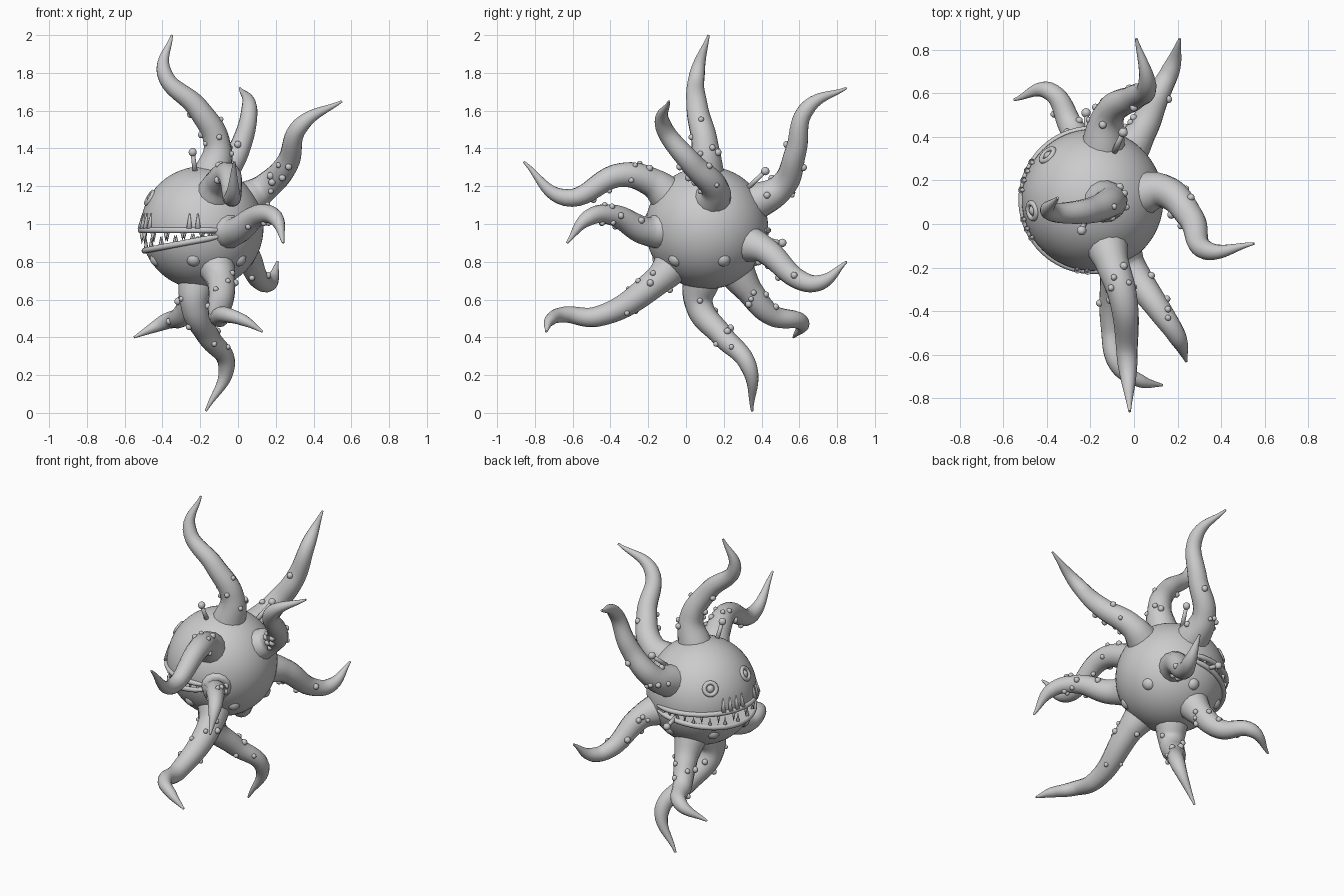
import bpy, bmesh, math, random
from mathutils import Vector, Matrix

if "Cube" in bpy.data.objects:
    bpy.data.objects.remove(bpy.data.objects["Cube"])

random.seed(4)
C = Vector((-0.19, 0.11, 0.98))   # body centre
R = 0.325


def finish(bm, name):
    me = bpy.data.meshes.new(name)
    bm.to_mesh(me)
    bm.free()
    ob = bpy.data.objects.new(name, me)
    bpy.context.collection.objects.link(ob)
    for p in me.polygons:
        p.use_smooth = True
    return ob


def add_ball(bm, pos, r, seg=12):
    bmesh.ops.create_uvsphere(bm, u_segments=seg, v_segments=seg // 2 + 2, radius=r,
                              matrix=Matrix.Translation(pos))


def add_cone(bm, a, b, r1, r2, seg=10):
    d = b - a
    m = Matrix.Translation((a + b) / 2) @ d.to_track_quat('Z', 'Y').to_matrix().to_4x4()
    bmesh.ops.create_cone(bm, cap_ends=True, segments=seg, radius1=r1, radius2=r2,
                          depth=d.length, matrix=m)


def tube(name, pts, radii, res):
    cu = bpy.data.curves.new(name, 'CURVE')
    cu.dimensions = '3D'
    cu.bevel_depth = 1.0
    cu.bevel_resolution = 5
    cu.resolution_u = res
    cu.use_fill_caps = True
    sp = cu.splines.new('BEZIER')
    sp.bezier_points.add(len(pts) - 1)
    for bp, p, r in zip(sp.bezier_points, pts, radii):
        bp.co = p
        bp.radius = r
        bp.handle_left_type = bp.handle_right_type = 'AUTO'
    ob = bpy.data.objects.new(name, cu)
    bpy.context.collection.objects.link(ob)
    bpy.ops.object.select_all(action='DESELECT')
    ob.select_set(True)
    bpy.context.view_layer.objects.active = ob
    bpy.ops.object.convert(target='MESH')
    return bpy.context.view_layer.objects.active


# Mouth planes and points along the lips
def z_up(x):
    return 0.955


def z_low(x):
    return 0.945 - 0.18 * max(0, -0.08 - x)


def lip_point(deg, plane, k=1.0):
    a = math.radians(deg)
    z = plane(C.x + R * math.cos(a))
    rr = math.sqrt(R * R - (z - C.z) ** 2) * k
    return Vector((C.x + rr * math.cos(a), C.y + rr * math.sin(a), z))


# Body: ball with a wedge-shaped mouth cut into the -x side
bm = bmesh.new()
add_ball(bm, C, R, 64)
body = finish(bm, "body")
bm = bmesh.new()
corners = ((-0.08, 0.95), (-0.7, z_up(-0.7)), (-0.7, z_low(-0.7)))
f = bm.faces.new([bm.verts.new((x, -0.5, z)) for x, z in corners])
ex = bmesh.ops.extrude_face_region(bm, geom=[f])
bmesh.ops.translate(bm, vec=(0, 1.2, 0), verts=[v for v in ex['geom'] if isinstance(v, bmesh.types.BMVert)])
bmesh.ops.recalc_face_normals(bm, faces=bm.faces)
cutter = finish(bm, "mouth_cutter")
cutter.hide_render = True
mod = body.modifiers.new("mouth", 'BOOLEAN')
mod.operation = 'DIFFERENCE'
mod.object = cutter
mod.solver = 'EXACT'
bpy.context.view_layer.objects.active = body
bpy.ops.object.modifier_apply(modifier=mod.name)
bpy.data.objects.remove(cutter)
bpy.ops.object.select_all(action='DESELECT')
body.select_set(True)
bpy.ops.object.shade_smooth_by_angle(angle=math.radians(40))

# Lips
degs = range(72, 289, 12)
for name, plane, dz in (("upper_lip", z_up, 0.012), ("lower_lip", z_low, -0.008)):
    pts = [lip_point(d, plane) + Vector((0, 0, dz)) for d in degs]
    tube(name, pts, [0.008 if d in (72, 288) else 0.016 for d in degs], 3)

# Teeth: two rows, plus fangs pressed over the upper lip
bm = bmesh.new()
for i, d in enumerate(range(80, 284, 9)):
    length = 0.03 + 0.03 * max(0, -math.cos(math.radians(d)))
    plane, s = (z_up, -1) if i % 2 else (z_low, 1)
    p = lip_point(d, plane, 0.985)
    add_cone(bm, p - Vector((0, 0, 0.01 * s)), p + Vector((0, 0, length * s)), 0.014, 0.001, 8)
for start, stop in ((148, 173), (196, 213), (258, 271)):
    for d in range(start, stop, 8):
        p = lip_point(d, z_up, 1.015)
        add_cone(bm, p + Vector((0, 0, 0.02)), p + Vector((0, 0, 0.1)) + (C - p) * 0.035, 0.016, 0.003, 8)
finish(bm, "teeth")

# Tentacles: key bends from root to tip; the root itself is found inside the body
bends = (
    ((-0.11, 0.10, 1.42), (-0.21, 0.06, 1.61), (-0.39, 0.06, 1.80), (-0.35, 0.12, 2.00)),
    ((-0.11, 0.51, 1.20), (0.00, 0.58, 1.38), (0.06, 0.64, 1.61), (0.01, 0.85, 1.72)),
    ((0.14, 0.15, 1.19), (0.26, 0.03, 1.32), (0.33, -0.12, 1.52), (0.55, -0.09, 1.65)),
    ((-0.10, -0.18, 1.22), (-0.05, -0.34, 1.26), (-0.03, -0.64, 1.14), (-0.02, -0.86, 1.33)),
    ((-0.02, -0.20, 0.96), (0.12, -0.40, 1.05), (0.20, -0.52, 1.03), (0.24, -0.63, 0.90)),
    ((-0.09, -0.15, 0.70), (-0.10, -0.47, 0.51), (-0.07, -0.65, 0.52), (0.03, -0.72, 0.49), (0.13, -0.74, 0.43)),
    ((-0.23, 0.07, 0.57), (-0.16, 0.19, 0.41), (-0.06, 0.33, 0.25), (-0.17, 0.35, 0.01)),
    ((-0.24, 0.34, 0.64), (-0.29, 0.45, 0.52), (-0.39, 0.61, 0.48), (-0.55, 0.57, 0.40)),
    ((0.03, 0.42, 0.86), (0.12, 0.61, 0.70), (0.17, 0.71, 0.69), (0.21, 0.85, 0.80)),
)
warts = bmesh.new()
for n, path in enumerate(bends):
    pts = [Vector(p) for p in path]
    pts.insert(0, C + (pts[0] - C).normalized() * 0.25)
    run = [0]
    for a, b in zip(pts, pts[1:]):
        run.append(run[-1] + (b - a).length)
    radii = []
    for s in run:
        t = s / run[-1]
        radii.append(max(0.006, 0.077 * max(0, 1 - t) ** 0.45 + 0.03 * math.exp(-12 * t)))
    ob = tube(f"tentacle_{n + 1}", pts, radii, 10)
    # warts sit on the thicker part of each tentacle
    skin = [v.co.copy() for v in ob.data.vertices if 0.38 < (v.co - C).length < 0.66]
    for p in random.sample(skin, 8):
        add_ball(warts, p, random.uniform(0.013, 0.02), 10)
# low swellings on the underside of the body
for k in range(6):
    a = math.radians(60 * k + 20)
    d = Vector((math.cos(a), math.sin(a), -0.65)).normalized()
    add_ball(warts, C + d * R * 0.92, 0.042, 14)
finish(warts, "warts")

# Eyes set in the body: ring and pupil dome
for n, d in enumerate(((-0.21, 0.21, 0.14), (-0.28, -0.05, 0.16))):
    d = Vector(d).normalized()
    bpy.ops.mesh.primitive_torus_add(location=C + d * (R - 0.003), major_radius=0.036, minor_radius=0.013,
                                     major_segments=24, minor_segments=8,
                                     rotation=d.to_track_quat('Z', 'Y').to_euler())
    bpy.context.object.name = f"eyelid_{n + 1}"
    bpy.ops.object.shade_smooth()
    bm = bmesh.new()
    add_ball(bm, C + d * (R - 0.015), 0.026, 16)
    finish(bm, f"eyeball_{n + 1}")

# Small eye stalks growing straight out of the body
for n, tip in enumerate(((-0.24, -0.03, 1.38), (-0.05, 0.42, 1.28), (-0.22, 0.51, 0.90))):
    tip = Vector(tip)
    bm = bmesh.new()
    add_cone(bm, C + (tip - C).normalized() * 0.3, tip, 0.014, 0.011, 12)
    add_ball(bm, tip, 0.022, 14)
    finish(bm, f"eye_stalk_{n + 1}")
